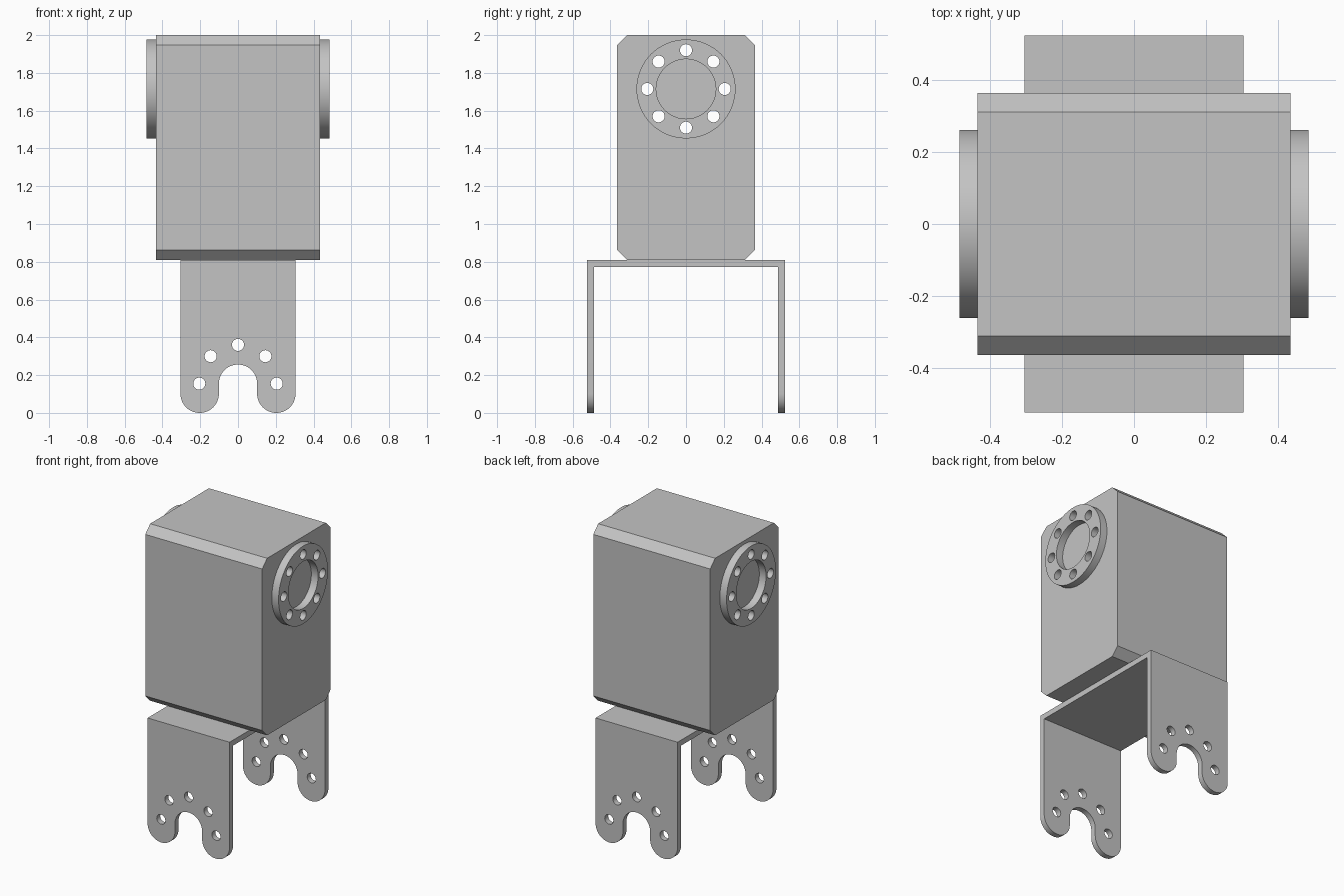
import bpy, bmesh
from math import cos, sin, pi, radians
from mathutils import Vector

cube = bpy.data.objects.get("Cube")
if cube:
    bpy.data.objects.remove(cube, do_unlink=True)

GREY = (0.55, 0.55, 0.55, 1)
metal = bpy.data.materials.new("grey_metal")
metal.use_nodes = True
metal.diffuse_color = GREY
metal.node_tree.nodes["Principled BSDF"].inputs["Base Color"].default_value = GREY


def arc(cx, cz, r, start, end, steps):
    angles = [radians(start + (end - start) * i / steps) for i in range(steps + 1)]
    return [(cx + r * cos(a), cz + r * sin(a)) for a in angles]


def circle(cx, cz, r, steps=48):
    return arc(cx, cz, r, 0, 360, steps)[:-1]


def holes(cz, count):
    """Bolt holes every 45 degrees around a centre."""
    return [circle(BOLT_R * cos(k * pi / 4), cz + BOLT_R * sin(k * pi / 4), HOLE_R, 24)
            for k in range(count)]


def extrude(name, loops, axis, start, end):
    """Fill the outline and its holes, then extrude along x or y."""
    bm = bmesh.new()
    edges = []
    for loop in loops:
        verts = [bm.verts.new((start, a, b) if axis == "x" else (a, start, b))
                 for a, b in loop]
        edges += [bm.edges.new((v, verts[i - 1])) for i, v in enumerate(verts)]
    normal = Vector((1, 0, 0)) if axis == "x" else Vector((0, 1, 0))
    bmesh.ops.triangle_fill(bm, edges=edges, use_beauty=True, normal=normal)
    result = bmesh.ops.extrude_face_region(bm, geom=bm.faces[:], use_keep_orig=True)
    moved = [g for g in result["geom"] if isinstance(g, bmesh.types.BMVert)]
    bmesh.ops.translate(bm, verts=moved, vec=normal * (end - start))
    bmesh.ops.recalc_face_normals(bm, faces=bm.faces[:])
    mesh = bpy.data.meshes.new(name)
    bm.to_mesh(mesh)
    bm.free()
    mesh.materials.append(metal)
    obj = bpy.data.objects.new(name, mesh)
    bpy.context.collection.objects.link(obj)
    return obj


def smooth(obj):
    bpy.ops.object.select_all(action="DESELECT")
    obj.select_set(True)
    bpy.context.view_layer.objects.active = obj
    bpy.ops.object.shade_smooth_by_angle(angle=radians(30))


BOLT_R, HOLE_R = 0.205, 0.032
HORN_Z = 1.715

# Chamfered housing, with the bolt holes drilled right through
W, LOW, TOP, C = 0.364, 0.81, 2.0, 0.052
outline = [(-W, LOW + C), (-W + C, LOW), (W - C, LOW), (W, LOW + C),
           (W, TOP - C), (W - C, TOP), (-W + C, TOP), (-W, TOP - C)]
smooth(extrude("housing", [outline] + holes(HORN_Z, 8), "x", -0.435, 0.435))

# Mounting rings on both sides
ring = [circle(0, HORN_Z, 0.262, 64), circle(0, HORN_Z, 0.158)] + holes(HORN_Z, 8)
for name, side in (("left_ring", 1), ("right_ring", -1)):
    smooth(extrude(name, ring, "x", side * 0.435, side * 0.485))

# U-shaped bracket, trimmed to the forked arm outline
Y, T = 0.525, 0.037
channel = [(-Y, -0.1), (-Y, LOW), (Y, LOW), (Y, -0.1),
           (Y - T, -0.1), (Y - T, LOW - T), (T - Y, LOW - T), (T - Y, -0.1)]
bracket = extrude("bracket", [channel], "x", -0.4, 0.4)

half = [(0.305, 0.9)] + arc(0.203, 0.102, 0.102, 0, -180, 24) + arc(0, 0.155, 0.101, 0, 90, 16)
fork = half + [(-x, z) for x, z in reversed(half[:-1])]
cutter = extrude("bracket_cutter", [fork] + holes(0.155, 5), "y", -0.6, 0.6)
cutter.hide_render = True

trim = bracket.modifiers.new("trim", "BOOLEAN")
trim.operation = "INTERSECT"
trim.solver = "EXACT"
trim.object = cutter
bpy.context.view_layer.objects.active = bracket
bpy.ops.object.modifier_apply(modifier="trim")
bpy.data.objects.remove(cutter, do_unlink=True)
smooth(bracket)
